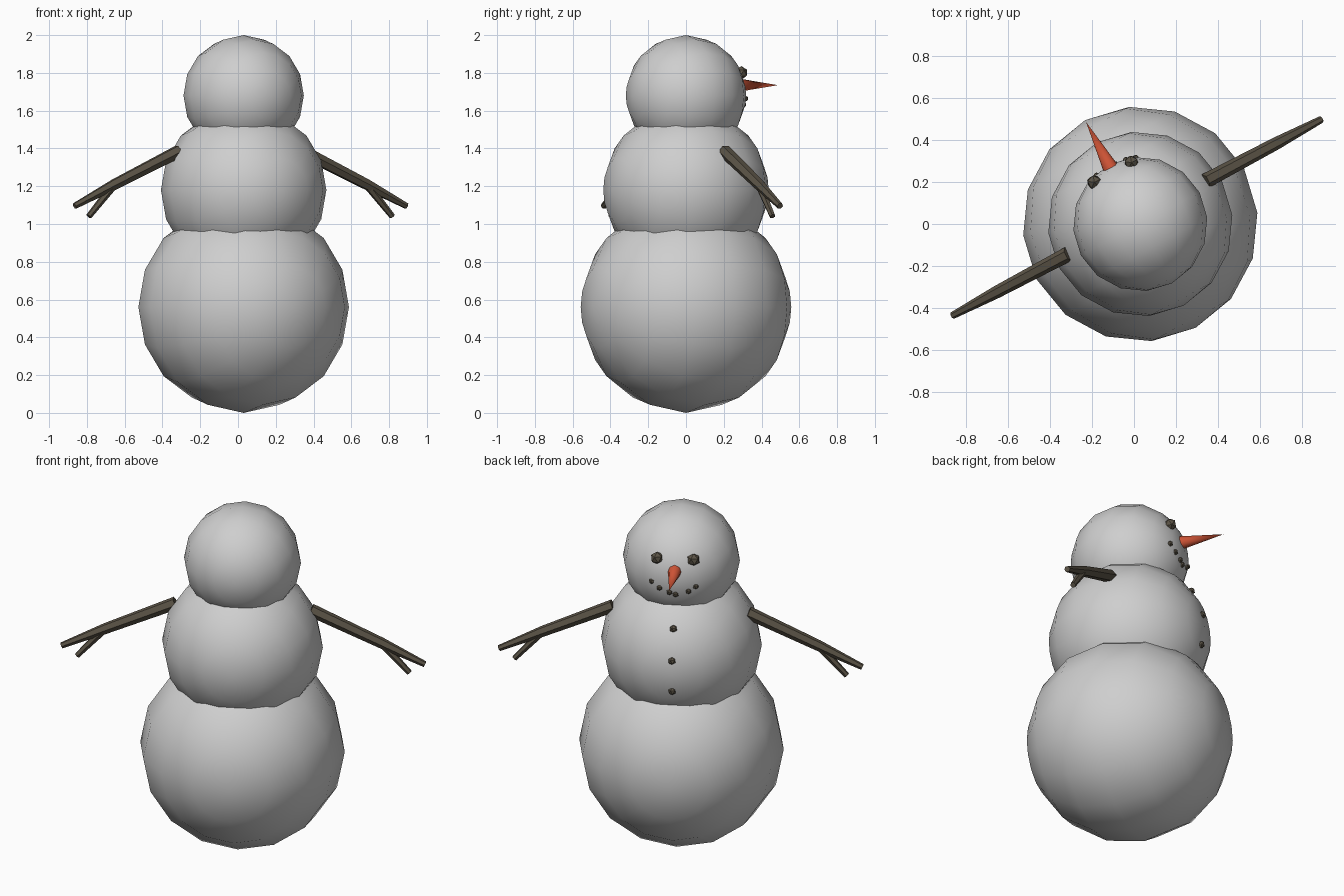
import bpy, bmesh, math
from mathutils import Matrix, Vector

if "Cube" in bpy.data.objects:
    bpy.data.objects.remove(bpy.data.objects["Cube"])

# Local frame: u runs along the arms, v is the way the face looks
FRAME = Matrix.Translation((0.03, 0, 0)) @ Matrix.Rotation(math.radians(28), 4, 'Z')


def material(name, rgb):
    m = bpy.data.materials.new(name)
    m.diffuse_color = (*rgb, 1)
    m.use_nodes = True
    m.node_tree.nodes["Principled BSDF"].inputs["Base Color"].default_value = m.diffuse_color
    return m


SNOW = material("snow_grey", (0.62, 0.62, 0.62))
WOOD = material("dark_brown", (0.105, 0.088, 0.062))
CARROT = material("carrot_orange", (0.60, 0.085, 0.035))


def finish(bm, name, mat, smooth_angle=None):
    bmesh.ops.recalc_face_normals(bm, faces=bm.faces)
    me = bpy.data.meshes.new(name)
    bm.to_mesh(me)
    bm.free()
    me.materials.append(mat)
    ob = bpy.data.objects.new(name, me)
    ob.matrix_world = FRAME
    bpy.context.collection.objects.link(ob)
    if smooth_angle:
        bpy.ops.object.select_all(action='DESELECT')
        ob.select_set(True)
        bpy.context.view_layer.objects.active = ob
        bpy.ops.object.shade_smooth_by_angle(angle=math.radians(smooth_angle))
    return ob


def snowball(name, z, r):
    bm = bmesh.new()
    bmesh.ops.create_uvsphere(
        bm, u_segments=16, v_segments=8, radius=r,
        matrix=Matrix.Translation((0, 0, z)) @ Matrix.Rotation(math.pi / 2, 4, 'X'))
    finish(bm, name, SNOW, 60)


def pebble(name, centre, r):
    bm = bmesh.new()
    bmesh.ops.create_icosphere(bm, subdivisions=1, radius=r,
                               matrix=Matrix.Translation(centre))
    finish(bm, name, WOOD)


def stick(bm, points, radii, sides=6):
    """Tapered tube through points lying in a u-z plane."""
    rings = []
    for i, p in enumerate(points):
        d = (Vector(points[min(i + 1, len(points) - 1)])
             - Vector(points[max(i - 1, 0)])).normalized()
        across = Vector((0, 1, 0))
        up = d.cross(across)
        rings.append([bm.verts.new(Vector(p) + radii[i] * (
            across * math.cos(a) + up * math.sin(a)))
            for a in (2 * math.pi * k / sides for k in range(sides))])
    for a, b in zip(rings, rings[1:]):
        for k in range(sides):
            n = (k + 1) % sides
            bm.faces.new((a[k], a[n], b[n], b[k]))
    bm.faces.new(rings[0])
    bm.faces.new(rings[-1])


# Three stacked snowballs
snowball("bottom_snowball", 0.56, 0.56)
snowball("middle_snowball", 1.18, 0.44)
snowball("head_snowball", 1.68, 0.32)

# Forked twig arms
for side, label in ((1, "right_arm"), (-1, "left_arm")):
    bm = bmesh.new()
    stick(bm, [(side * 0.37, 0.035, 1.385), (side * 0.755, 0.035, 1.21),
               (side * 0.995, 0.035, 1.095)], (0.036, 0.03, 0.017))
    stick(bm, [(side * 0.77, 0.035, 1.195), (side * 0.91, 0.035, 1.04)],
          (0.022, 0.016))
    finish(bm, label, WOOD, 40)

# Carrot nose
bm = bmesh.new()
bmesh.ops.create_cone(
    bm, cap_ends=True, segments=8, radius1=0.042, radius2=0, depth=0.28,
    matrix=Matrix.Translation((0, 0.41, 1.735)) @ Matrix.Rotation(-math.pi / 2, 4, 'X'))
finish(bm, "carrot_nose", CARROT, 60)

# Eyes
for side, label in ((1, "right_eye"), (-1, "left_eye")):
    pebble(label, (side * 0.1, 0.278, 1.80), 0.036)

# Mouth pebbles, laid on the head: (u, height from head centre)
MOUTH = [(0.127, -0.016), (0.083, -0.048), (0.028, -0.069),
         (-0.005, -0.081), (-0.075, -0.06), (-0.114, -0.032)]
for i, (u, dz) in enumerate(MOUTH):
    v = math.sqrt(0.315 ** 2 - u * u - dz * dz)
    pebble(f"mouth_pebble_{i + 1}", (u, v, 1.68 + dz), 0.017)

# Buttons down the middle snowball
for i, dz in enumerate((0.238, 0.075, -0.11)):
    pebble(f"button_{i + 1}", (0, math.sqrt(0.432 ** 2 - dz * dz), 1.18 + dz), 0.022)
